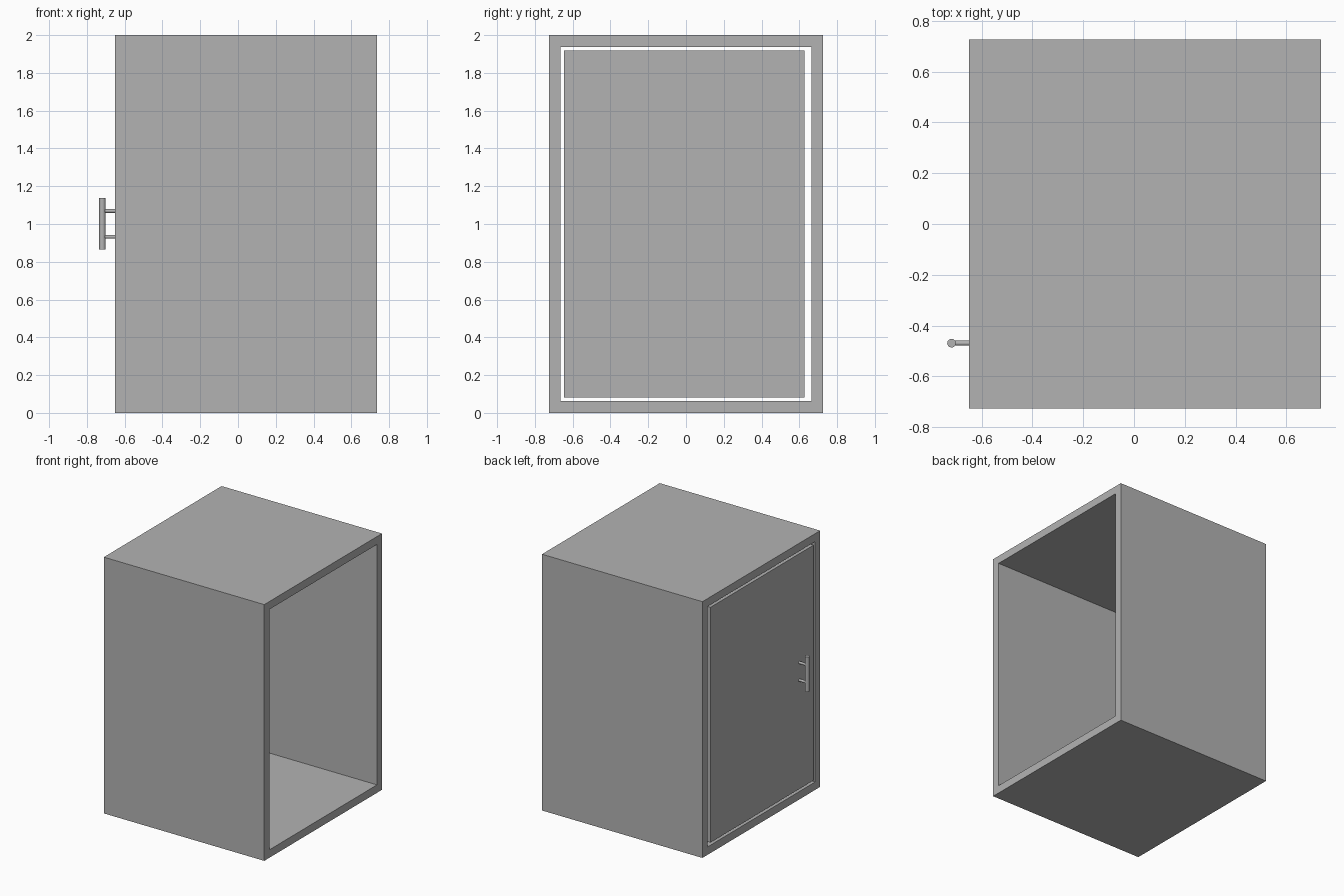
import bpy
import bmesh
from mathutils import Matrix, Vector

if "Cube" in bpy.data.objects:
    bpy.data.objects.remove(bpy.data.objects["Cube"], do_unlink=True)

GREY = (0.45, 0.45, 0.45, 1.0)
mat = bpy.data.materials.new("plain_grey")
mat.use_nodes = True
mat.diffuse_color = GREY
mat.node_tree.nodes["Principled BSDF"].inputs["Base Color"].default_value = GREY


def finish(bm, name):
    bmesh.ops.recalc_face_normals(bm, faces=bm.faces)
    mesh = bpy.data.meshes.new(name)
    bm.to_mesh(mesh)
    bm.free()
    mesh.materials.append(mat)
    obj = bpy.data.objects.new(name, mesh)
    bpy.context.collection.objects.link(obj)
    return obj


def box(name, low, high):
    low, high = Vector(low), Vector(high)
    bm = bmesh.new()
    place = Matrix.Translation((low + high) / 2) @ Matrix.Diagonal(high - low).to_4x4()
    bmesh.ops.create_cube(bm, size=1, matrix=place)
    return finish(bm, name)


def rod(name, start, end, radius):
    start, end = Vector(start), Vector(end)
    axis = end - start
    turn = axis.to_track_quat("Z", "Y").to_matrix().to_4x4()
    bm = bmesh.new()
    bmesh.ops.create_cone(bm, cap_ends=True, segments=16, radius1=radius, radius2=radius,
                          depth=axis.length, matrix=Matrix.Translation((start + end) / 2) @ turn)
    obj = finish(bm, name)
    bpy.ops.object.select_all(action="DESELECT")
    obj.select_set(True)
    bpy.context.view_layer.objects.active = obj
    bpy.ops.object.shade_smooth_by_angle()


DOOR_X, BACK_X = -0.65, 0.735
HALF_Y, HEIGHT, WALL = 0.726, 2.0, 0.062

# Cabinet shell: a rectangular tube open at both ends
bm = bmesh.new()
rings = []
for x in (DOOR_X, BACK_X):
    for inset in (0, WALL):
        y, low, high = HALF_Y - inset, inset, HEIGHT - inset
        rings.append([bm.verts.new((x, *p)) for p in ((-y, low), (y, low), (y, high), (-y, high))])
outer_a, inner_a, outer_b, inner_b = rings
for one, two in ((outer_a, inner_a), (outer_b, inner_b), (outer_a, outer_b), (inner_a, inner_b)):
    for i in range(4):
        j = (i + 1) % 4
        bm.faces.new((one[i], one[j], two[j], two[i]))
finish(bm, "cabinet_shell")

# Door panel set into the opening with a narrow gap
box("door", (DOOR_X, -0.646, 0.082), (DOOR_X + 0.05, 0.627, 1.918))

# Bar handle on two posts
HANDLE_X, HANDLE_Y = -0.718, -0.469
rod("handle_bar", (HANDLE_X, HANDLE_Y, 0.865), (HANDLE_X, HANDLE_Y, 1.137), 0.017)
for label, z in (("lower", 0.932), ("upper", 1.069)):
    rod(f"handle_post_{label}", (HANDLE_X, HANDLE_Y, z), (DOOR_X + 0.01, HANDLE_Y, z), 0.01)
